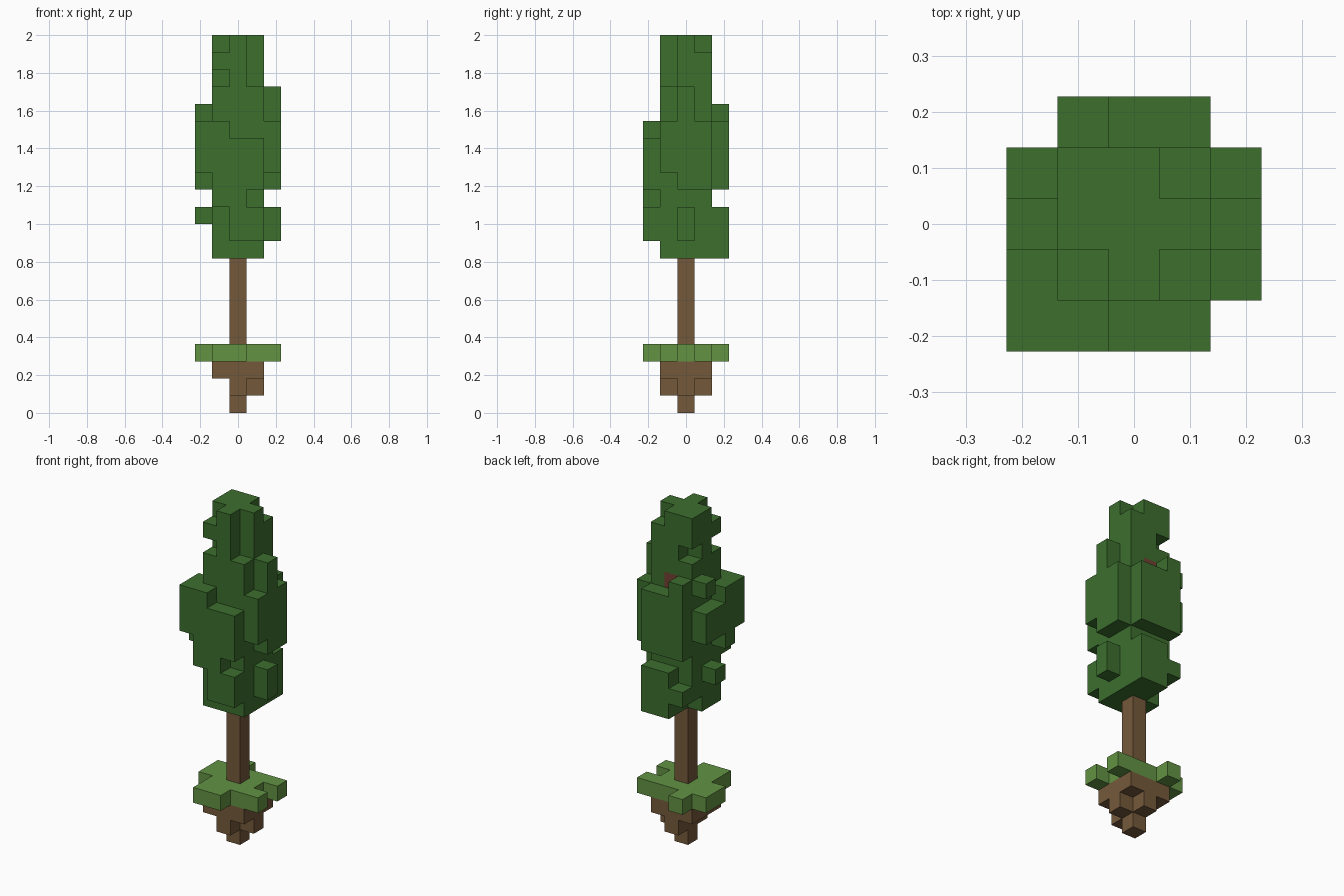
import bpy
import bmesh
from mathutils import Vector

default = bpy.data.objects.get("Cube")
if default:
    bpy.data.objects.remove(default, do_unlink=True)

UNIT = 2 / 22  # edge of one block


def material(name, rgb):
    mat = bpy.data.materials.new(name)
    mat.use_nodes = True
    mat.diffuse_color = (*rgb, 1)
    mat.node_tree.nodes["Principled BSDF"].inputs["Base Color"].default_value = (*rgb, 1)
    return mat


def block(xs, ys, zs):
    """Set of grid cells; each argument is one index or an inclusive (low, high) pair."""
    spans = []
    for s in (xs, ys, zs):
        low, high = s if isinstance(s, tuple) else (s, s)
        spans.append(range(low, high + 1))
    return {(x, y, z) for x in spans[0] for y in spans[1] for z in spans[2]}


def build(name, cells, solid, mat):
    """Make a mesh from the cell sides that no other solid cell covers."""
    bm = bmesh.new()
    for cell in sorted(cells):
        centre = Vector(cell) + Vector((0, 0, 0.5))
        for axis in range(3):
            for sign in (-1, 1):
                n = Vector((0, 0, 0))
                n[axis] = sign
                if tuple(c + int(d) for c, d in zip(cell, n)) in solid:
                    continue
                u = Vector((0, 0, 0))
                u[(axis + 1) % 3] = 0.5
                v = n.cross(u)
                mid = centre + n * 0.5
                corners = (mid - u - v, mid + u - v, mid + u + v, mid - u + v)
                bm.faces.new([bm.verts.new(c * UNIT) for c in corners])
    bmesh.ops.remove_doubles(bm, verts=bm.verts, dist=UNIT / 100)
    mesh = bpy.data.meshes.new(name)
    bm.to_mesh(mesh)
    bm.free()
    mesh.materials.append(mat)
    obj = bpy.data.objects.new(name, mesh)
    bpy.context.collection.objects.link(obj)


# Soil lump tapering down to one block
soil = block((-1, 1), (-1, 1), 2) | block(0, (-1, 1), 1) | block(1, 0, 1) | block(0, 0, 0)

# Ragged grass layer
grass = block((-1, 1), (-1, 1), 3) | block((-1, 0), -2, 3) | block(2, -1, 3)
grass |= block(2, 1, 3) | block(-1, 2, 3) | block(-2, (0, 1), 3)

# Trunk and a bare twig showing through the leaves
trunk = block(0, 0, (4, 17))
twig = block(0, 1, 17)

# Core of the crown, with notched corners near the top
leaves = block((-1, 1), (-1, 1), (9, 21))
leaves -= block(1, -1, (19, 21)) | block(-1, -1, 19) | block(-1, -1, 21)
leaves -= block(-1, 1, 19) | block(1, 1, 21) | block(-1, 1, 9)

# Front leaf clumps
leaves |= block(-2, -2, (14, 16)) | block(-1, -2, (12, 16)) | block(0, -2, (10, 15))
leaves |= block(1, -2, (10, 11)) | block(1, -2, (13, 15))

# Back leaf clumps
leaves |= block((0, 1), 2, (9, 11)) | block((0, 1), 2, (13, 16))
leaves |= block(-1, 2, 10) | block(-1, 2, (13, 17))

# Left leaf clumps
leaves |= block(2, 0, (10, 11)) | block(2, 0, (13, 18))
leaves |= block(2, -1, (14, 16)) | block(2, 1, (13, 16))

# Right leaf clumps
leaves |= block(-2, -1, (13, 16)) | block(-2, 0, 11) | block(-2, 0, (14, 15))
leaves |= block(-2, 1, (14, 15)) | block(-2, 1, 17)

leaves -= trunk | twig
solid = soil | grass | trunk | twig | leaves

brown = material("bark_brown", (0.175, 0.1, 0.043))
build("soil", soil, solid, brown)
build("grass", grass, solid, material("grass_green", (0.125, 0.29, 0.057)))
build("trunk", trunk, solid, brown)
build("twig", twig, solid, material("twig_red_brown", (0.17, 0.05, 0.03)))
build("leaves", leaves, solid, material("leaf_green", (0.045, 0.158, 0.027)))
